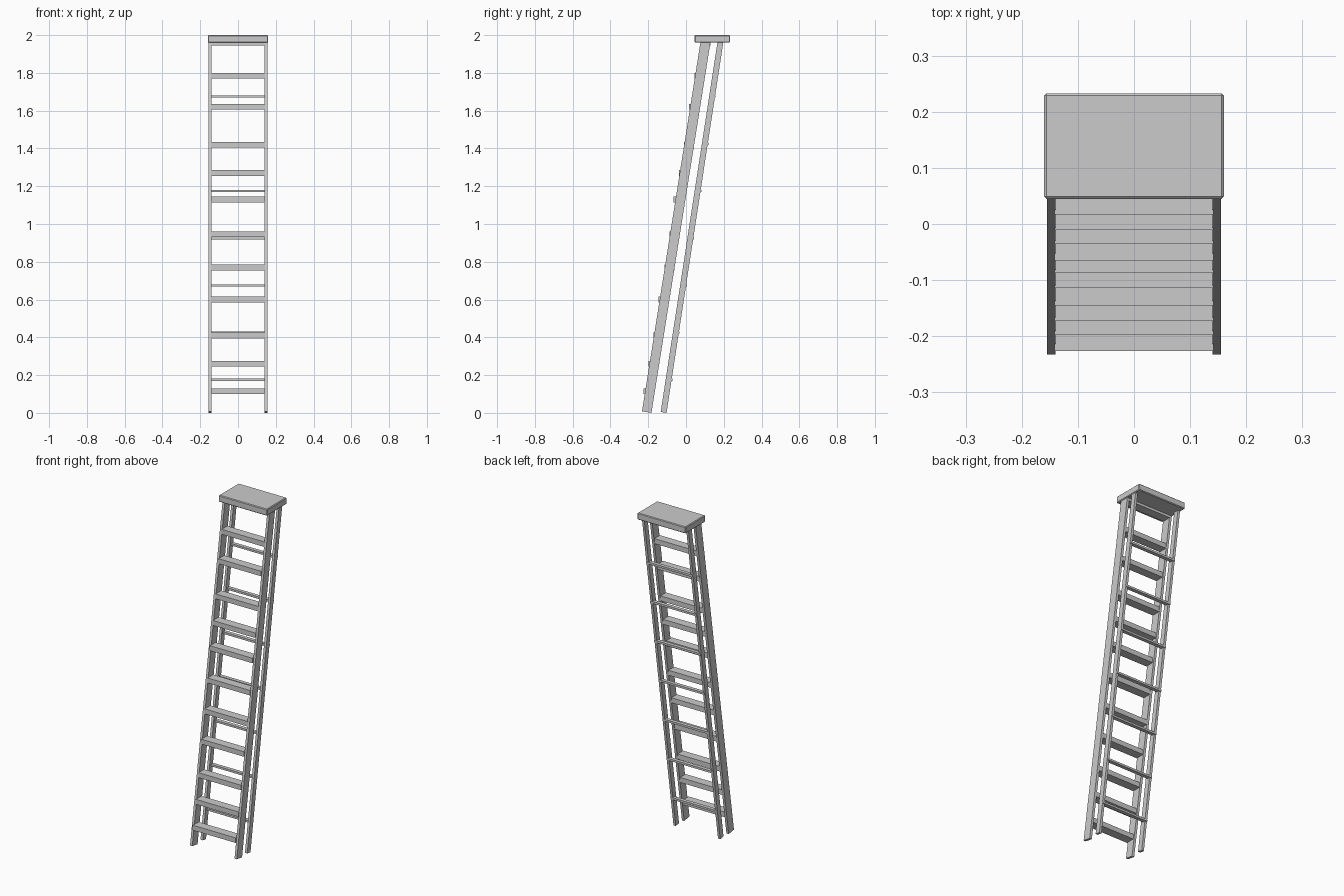
import bpy, bmesh

if "Cube" in bpy.data.objects:
    bpy.data.objects.remove(bpy.data.objects["Cube"])


def prism(name, profile, x0, x1):
    """Extrude a (y, z) side profile from x0 to x1."""
    bm = bmesh.new()
    face = bm.faces.new([bm.verts.new((x0, y, z)) for y, z in profile])
    out = bmesh.ops.extrude_face_region(bm, geom=[face])
    moved = [v for v in out["geom"] if isinstance(v, bmesh.types.BMVert)]
    bmesh.ops.translate(bm, verts=moved, vec=(x1 - x0, 0, 0))
    bmesh.ops.recalc_face_normals(bm, faces=bm.faces)
    mesh = bpy.data.meshes.new(name)
    bm.to_mesh(mesh)
    bm.free()
    ob = bpy.data.objects.new(name, mesh)
    bpy.context.collection.objects.link(ob)
    return ob


def box(name, half_width, y0, y1, z0, z1):
    profile = [(y0, z0), (y1, z0), (y1, z1), (y0, z1)]
    return prism(name, profile, -half_width, half_width)


def rail_pair(name, foot, top, z_drop):
    """Leaning side rails, mirrored across x; foot and top are (front y, back y)."""
    profile = [(foot[0], z_drop), (foot[1], 0), (top[1], 1.965), (top[0], 1.965)]
    ob = prism(name, profile, 0.140, 0.155)
    ob.modifiers.new("mirror", "MIRROR")


# leaning rails
rail_pair("front_rails", (-0.233, -0.183), (0.077, 0.130), 0.008)
rail_pair("rear_rails", (-0.134, -0.103), (0.167, 0.198), 0.005)

# treads: (centre height, front edge)
treads = [(0.115, -0.226), (0.26, -0.198), (0.41, -0.173), (0.60, -0.145),
          (0.77, -0.114), (0.945, -0.087), (1.13, -0.065), (1.27, -0.036),
          (1.42, -0.011), (1.62, 0.017), (1.785, 0.046), (1.96, 0.076)]
for i, (z, y) in enumerate(treads):
    box(f"tread_{i + 1}", 0.142, y, y + 0.053, z - 0.015, z + 0.015)

# thin rear braces, fixed on the back of the rear rails
for i in range(7):
    z = 0.175 + 0.25 * i
    y = -0.103 + 0.153 * z
    box(f"rear_brace_{i + 1}", 0.154, y - 0.018, y + 0.004, z - 0.006, z + 0.006)

# top cap with softened edges
cap = box("top_cap", 0.16, 0.045, 0.233, 1.96, 2.0)
bevel = cap.modifiers.new("bevel", "BEVEL")
bevel.width = 0.004
bevel.segments = 1
